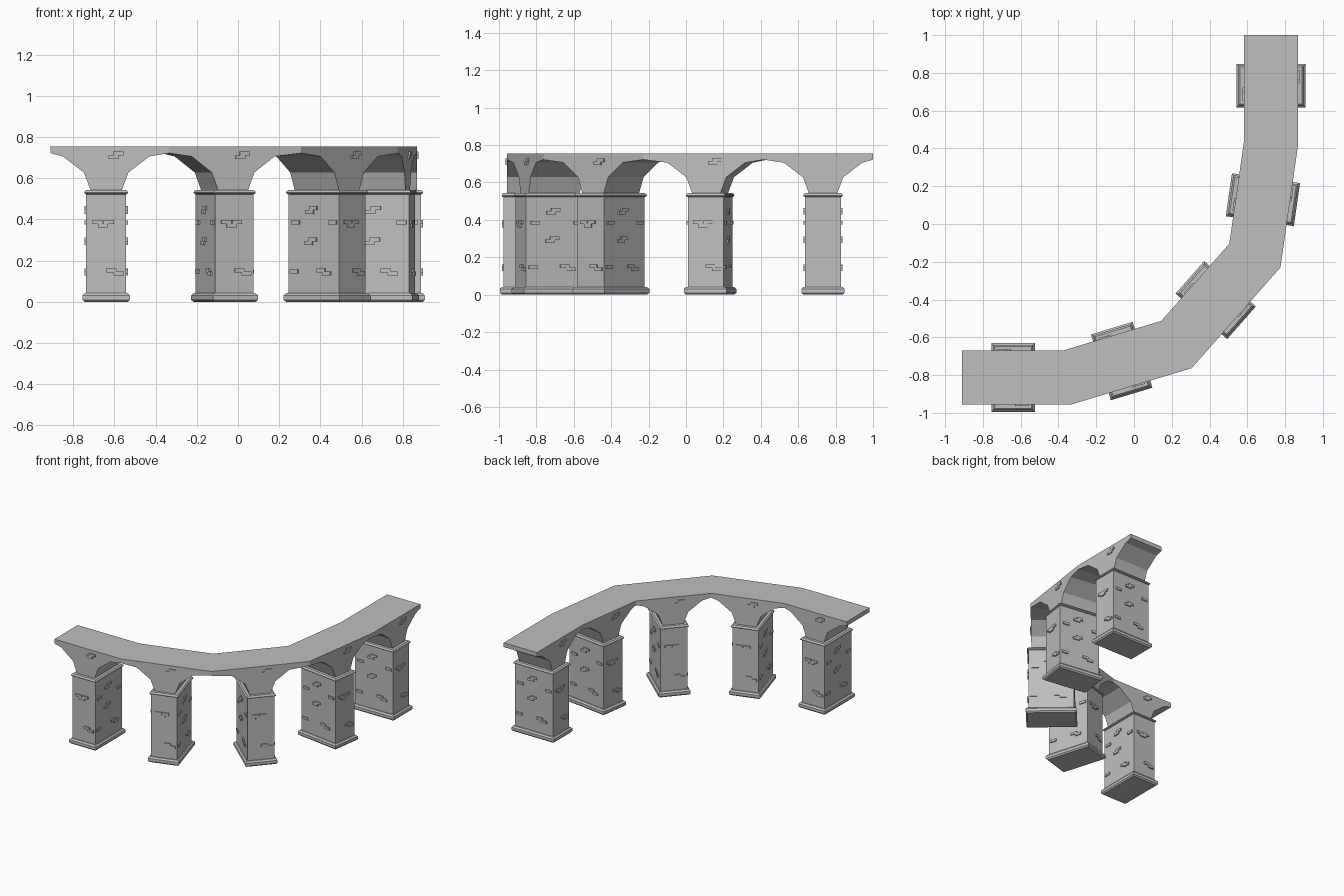
import bpy, bmesh
from mathutils import Vector, Matrix

cube = bpy.data.objects.get("Cube")
if cube:
    bpy.data.objects.remove(cube)

stone = bpy.data.materials.new("grey_stone")
stone.use_nodes = True
GREY = (0.52, 0.52, 0.52, 1)
stone.diffuse_color = GREY
stone.node_tree.nodes["Principled BSDF"].inputs["Base Color"].default_value = GREY

HALF_DECK = 0.143          # half the deck width
SHAFT_X, SHAFT_Y = 0.097, 0.164   # half sizes of a pier shaft
TOP = 0.755


def finish(bm, name, matrix=None):
    bmesh.ops.recalc_face_normals(bm, faces=bm.faces)
    mesh = bpy.data.meshes.new(name)
    bm.to_mesh(mesh)
    bm.free()
    mesh.materials.append(stone)
    obj = bpy.data.objects.new(name, mesh)
    bpy.context.collection.objects.link(obj)
    if matrix:
        obj.matrix_world = matrix
    return obj


# Centre line of the road: straight spans with mitred joints
path = [Vector(p) for p in ((-0.91, -0.813), (-0.355, -0.813), (0.225, -0.638),
                            (0.64, -0.167), (0.725, 0.425), (0.725, 1.0))]
dirs = [(b - a).normalized() for a, b in zip(path, path[1:])]
norms = [Vector((-d.y, d.x)) for d in dirs]
mitres = [norms[0]]
mitres += [(a + b) / (1 + a.dot(b)) for a, b in zip(norms, norms[1:])]
mitres.append(norms[-1])

centres = [(a + b) / 2 for a, b in zip(path, path[1:])]
centres[0].x = -0.64
centres[-1].y = 0.733

# Half arch: distance from pier centre and height
haunch = [(0.21, 0.706), (0.108, 0.628), (0.075, 0.54)]


def deck_span(i):
    """Road slab and flaring arch haunches above one pier."""
    bm = bmesh.new()
    sides = []
    for s in (-HALF_DECK, HALF_DECK):
        start = path[i] + mitres[i] * s
        end = path[i + 1] + mitres[i + 1] * s
        mid = centres[i] + norms[i] * s
        outline = [(start, TOP), (start, 0.722)]
        outline += [(mid - dirs[i] * u, z) for u, z in haunch]
        outline += [(mid + dirs[i] * u, z) for u, z in reversed(haunch)]
        outline += [(end, 0.722), (end, TOP)]
        sides.append([bm.verts.new((p.x, p.y, z)) for p, z in outline])
    a, b = sides
    bm.faces.new(a)
    bm.faces.new(list(reversed(b)))
    for k in range(len(a)):
        n = (k + 1) % len(a)
        bm.faces.new((a[k], b[k], b[n], a[n]))
    finish(bm, f"deck_span_{i + 1}")


# Pier profile: outward step from the shaft, and height
steps = [(0.008, 0), (0.018, 0.01), (0.018, 0.031), (0.008, 0.042), (0, 0.042),
         (0, 0.522), (0.006, 0.525), (0.009, 0.531), (0.006, 0.538), (0, 0.543)]


def pier(i, matrix):
    """Rectangular shaft with bevelled plinth and collar."""
    bm = bmesh.new()
    rings = []
    for d, z in steps:
        x, y = SHAFT_X + d, SHAFT_Y + d
        rings.append([bm.verts.new(c) for c in
                      ((-x, -y, z), (x, -y, z), (x, y, z), (-x, y, z))])
    bm.faces.new(rings[0])
    bm.faces.new(rings[-1])
    for lo, hi in zip(rings, rings[1:]):
        for k in range(4):
            n = (k + 1) % 4
            bm.faces.new((lo[k], lo[n], hi[n], hi[k]))
    finish(bm, f"pier_{i + 1}", matrix)


# Raised bricks: position along the face, and height
road_side = [(-0.042, 0.387), (0.012, 0.387), (-0.015, 0.37), (0.025, 0.153), (0.06, 0.137)]
spandrel = [(0.058, 0.72), (0.036, 0.702)]
arch_side = [(0.0, 0.455), (-0.025, 0.437), (0.125, 0.385), (-0.115, 0.385),
             (-0.005, 0.303), (-0.03, 0.286), (-0.125, 0.147), (0.05, 0.153), (0.085, 0.137)]


def bricks(i, matrix):
    """Small raised bricks on every face of a pier and its spandrels."""
    bm = bmesh.new()
    for turn in range(4):
        rot = Matrix.Rotation(turn * 1.5707963, 4, 'Z')
        if turn % 2:
            layout = [(u, z, SHAFT_X) for u, z in arch_side]
        else:
            layout = [(u, z, SHAFT_Y) for u, z in road_side]
            layout += [(u, z, HALF_DECK) for u, z in spandrel]
        for u, z, dist in layout:
            place = rot @ Matrix.Translation((u, -dist, z))
            size = Matrix.Diagonal((0.05, 0.016, 0.019, 1))
            bmesh.ops.create_cube(bm, size=1, matrix=place @ size)
    finish(bm, f"raised_bricks_{i + 1}", matrix)


for i, (c, d, n) in enumerate(zip(centres, dirs, norms)):
    frame = Matrix(((d.x, n.x, 0, c.x), (d.y, n.y, 0, c.y), (0, 0, 1, 0), (0, 0, 0, 1)))
    deck_span(i)
    pier(i, frame)
    bricks(i, frame)
